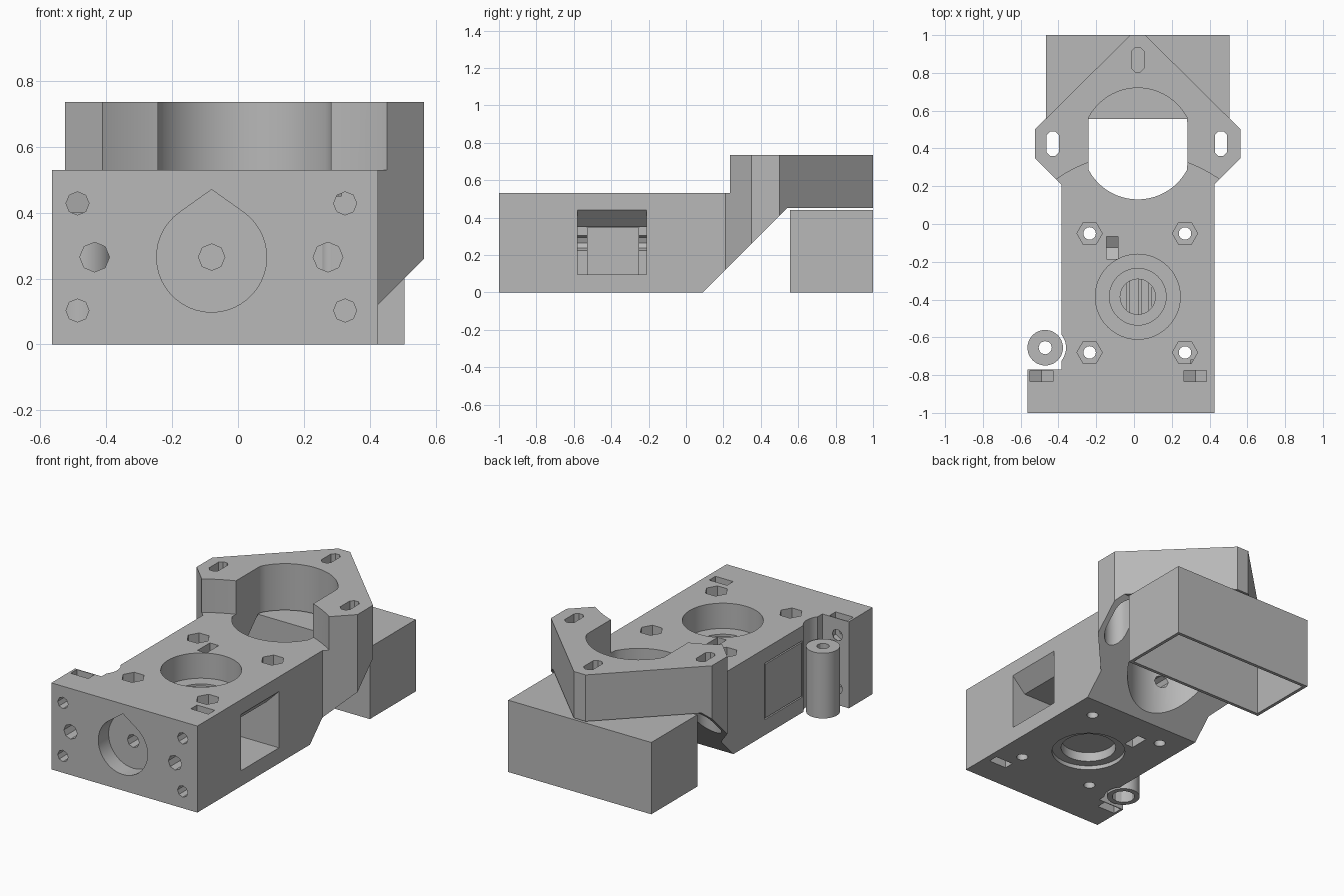
import bpy, bmesh
from math import cos, sin, radians, tau

cube = bpy.data.objects.get("Cube")
if cube:
    bpy.data.objects.remove(cube, do_unlink=True)

grey = bpy.data.materials.new("plain grey")
grey.use_nodes = True
grey.diffuse_color = (0.48, 0.48, 0.48, 1)
grey.node_tree.nodes["Principled BSDF"].inputs["Base Color"].default_value = (0.48, 0.48, 0.48, 1)


def prism(name, pts, axis, lo, hi):
    """Extrude a 2D profile along an axis between two levels."""
    place = {"x": lambda u, v, w: (w, u, v),
             "y": lambda u, v, w: (u, w, v),
             "z": lambda u, v, w: (u, v, w)}[axis]
    bm = bmesh.new()
    ends = [[bm.verts.new(place(u, v, w)) for u, v in pts] for w in (lo, hi)]
    bm.faces.new(ends[0])
    bm.faces.new(ends[1])
    n = len(pts)
    for i in range(n):
        j = (i + 1) % n
        bm.faces.new((ends[0][i], ends[0][j], ends[1][j], ends[1][i]))
    bmesh.ops.recalc_face_normals(bm, faces=bm.faces)
    mesh = bpy.data.meshes.new(name)
    bm.to_mesh(mesh)
    bm.free()
    mesh.materials.append(grey)
    obj = bpy.data.objects.new(name, mesh)
    bpy.context.scene.collection.objects.link(obj)
    return obj


def circle(u, v, r, n=48, turn=0):
    return [(u + r * cos(tau * i / n + turn), v + r * sin(tau * i / n + turn)) for i in range(n)]


def rect(u0, u1, v0, v1):
    return [(u0, v0), (u1, v0), (u1, v1), (u0, v1)]


def slot(u, v, r, half, n=8):
    """Long hole stretched along v."""
    return [(a, b + (half if b > v else -half)) for a, b in circle(u, v, r, n, tau / n / 2)]


def teardrop(u, v, r, tip):
    arc = [radians(126 + 288 * i / 36) for i in range(37)]
    return [(u, v + tip)] + [(u + r * cos(a), v + r * sin(a)) for a in arc]


def combine(obj, pts, axis, lo, hi, operation="DIFFERENCE"):
    """Apply one boolean with a temporary prism."""
    tool = prism("cutter", pts, axis, lo, hi)
    tool.hide_render = True
    mod = obj.modifiers.new("cut", "BOOLEAN")
    mod.operation, mod.solver, mod.object = operation, "EXACT", tool
    graph = bpy.context.evaluated_depsgraph_get()
    mesh = bpy.data.meshes.new_from_object(obj.evaluated_get(graph))
    obj.modifiers.clear()
    obj.data = mesh
    bpy.data.objects.remove(tool, do_unlink=True)


# Body: plan outline trimmed by the side profile
CX, GEAR_Y, BORE_Y = 0.02, -0.385, 0.425
outline = [(-0.565, -1), (0.425, -1), (0.425, 0.21), (0.565, 0.35), (0.565, 0.5), (0.06, 1),
           (-0.02, 1), (-0.525, 0.5), (-0.525, 0.35), (-0.385, 0.21), (-0.385, -0.77), (-0.565, -0.77)]
body = prism("extruder_body", outline, "z", 0, 0.735)
side = [(-1.1, 0), (0.09, 0), (0.54, 0.45), (1.1, 0.45), (1.1, 0.735),
        (0.235, 0.735), (0.235, 0.53), (-1.1, 0.53)]
combine(body, side, "x", -0.8, 0.8, "INTERSECT")

# Curved step and flat-sided nozzle bore
combine(body, circle(CX, GEAR_Y, 0.757, 96), "z", 0.53, 0.9)
bore = [(min(max(x, CX - 0.262), CX + 0.262), y) for x, y in circle(CX, BORE_Y, 0.295, 64)]
combine(body, bore, "z", -0.1, 0.9)

# Mounting slots with wide recesses below
for x, y in ((-0.43, BORE_Y), (0.46, BORE_Y), (CX, 0.87)):
    combine(body, slot(x, y, 0.035, 0.033), "z", 0.1, 0.9)
    if y == BORE_Y:
        combine(body, slot(x, y, 0.072, 0.03, 24), "z", 0.1, 0.56)

# Gear cavity: side window with sloping ceiling, and a recess on the far side
window = [(0.6, 0.095), (0.6, 0.44), (0.425, 0.44), (0.335, 0.35), (-0.08, 0.35), (-0.08, 0.095)]
combine(body, window, "y", -0.58, -0.21)
combine(body, rect(-0.53, -0.25, 0.185, 0.35), "x", -0.35, 0)
combine(body, rect(-0.58, -0.21, 0.095, 0.44), "x", -0.5, -0.32)

# Bearing seats above and below
for r, lo, hi in ((0.225, 0.375, 0.8), (0.15, 0.362, 0.8), (0.093, 0.2, 0.8),
                  (0.21, -0.1, 0.025), (0.157, -0.1, 0.082)):
    combine(body, circle(CX, GEAR_Y, r), "z", lo, hi)

# Vertical bolt holes with hexagonal nut traps
for x in (-0.235, 0.27):
    for y in (-0.05, -0.68):
        combine(body, circle(x, y, 0.033, 16), "z", -0.1, 0.8)
        combine(body, circle(x, y, 0.067, 6), "z", 0.45, 0.8)


# Nut slots with pointed ends, open at top and bottom
def nut_slots(centre, axis, lo, hi):
    for near, tip, out in ((0.393, 0.358, 0.8), (0.138, 0.173, -0.2)):
        pts = [(centre - 0.06, out), (centre - 0.06, near), (centre, tip),
               (centre + 0.06, near), (centre + 0.06, out)]
        combine(body, pts, axis, lo, hi)


nut_slots(-0.49, "y", -0.835, -0.775)
nut_slots(0.325, "y", -0.835, -0.775)
nut_slots(-0.125, "x", -0.145, -0.085)

# Front holes, round pocket and filament path
for x in (-0.487, 0.325):
    for z in (0.103, 0.428):
        combine(body, circle(x, z, 0.035, 8), "y", -1.2, -0.72)
for x in (-0.435, 0.273):
    combine(body, circle(x, 0.265, 0.045, 8), "y", -1.2, -0.65)
combine(body, teardrop(-0.08, 0.265, 0.167, 0.205), "y", -1.2, -0.9)
combine(body, circle(-0.08, 0.265, 0.04, 8), "y", -1.2, 0.4)

# Hinge corner clearance
PIN = (-0.47, -0.655)
combine(body, circle(*PIN, 0.11), "z", -0.1, 0.8)

# Hinge pin with seam groove and stepped bore
pin = prism("hinge_pin", circle(*PIN, 0.094), "z", 0, 0.4)
combine(pin, circle(*PIN, 0.035, 12), "z", -0.1, 0.6)
combine(pin, circle(*PIN, 0.065, 12), "z", -0.1, 0.12)
ring = prism("seam", circle(*PIN, 0.085), "z", 0, 0.1)
bpy.data.objects.remove(ring, do_unlink=True)

# Thin print supports in the cavity and over the far opening
supports = [prism("support_fin", rect(-0.53, -0.25, 0.095 if x > 0 else 0.185, 0.348), "x", x - 0.009, x + 0.009)
            for x in (-0.03, 0.03, 0.085)]
supports.append(prism("side_support", rect(-0.57, -0.22, 0.103, 0.432), "x", -0.385, -0.368))

# Hollow support block, open at the bottom
block = prism("support_block", rect(-0.465, 0.505, 0.555, 1), "z", 0, 0.44)
combine(block, rect(-0.445, 0.485, 0.575, 0.98), "z", -0.1, 0.42)

bpy.ops.object.select_all(action="DESELECT")
for obj in [body, pin, block] + supports:
    obj.select_set(True)
bpy.context.view_layer.objects.active = body
bpy.ops.object.shade_smooth_by_angle(angle=radians(30))
